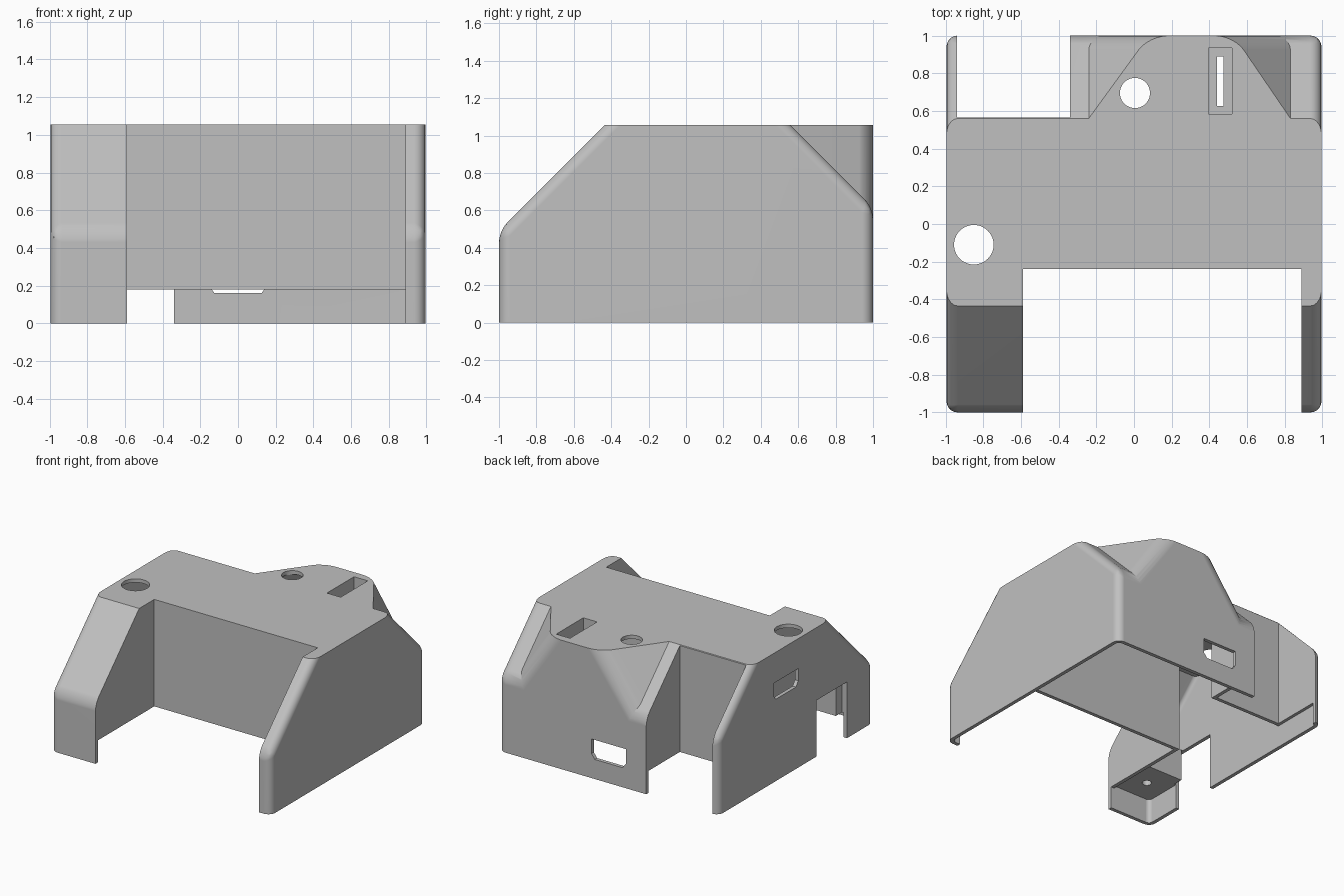
import bpy, bmesh, math
from mathutils import Vector

if "Cube" in bpy.data.objects:
    bpy.data.objects.remove(bpy.data.objects["Cube"], do_unlink=True)

W, TOP, T, LIP = 0.995, 1.055, 0.03, 0.18   # half width, height, wall, inner wall bottom


def make(name, bm):
    bmesh.ops.recalc_face_normals(bm, faces=bm.faces)
    mesh = bpy.data.meshes.new(name)
    bm.to_mesh(mesh)
    bm.free()
    obj = bpy.data.objects.new(name, mesh)
    bpy.context.collection.objects.link(obj)
    return obj


def hull(name, points):
    bm = bmesh.new()
    for p in points:
        bm.verts.new(p)
    bmesh.ops.convex_hull(bm, input=bm.verts)
    bmesh.ops.dissolve_limit(bm, angle_limit=0.01, verts=bm.verts, edges=bm.edges)
    return make(name, bm)


def box(name, x, y, z):
    return hull(name, [(a, b, c) for a in x for b in y for c in z])


def cylinder(name, x, y, r, z0, z1):
    n = 40
    ring = [(x + r * math.cos(2 * math.pi * i / n), y + r * math.sin(2 * math.pi * i / n))
            for i in range(n)]
    return hull(name, [(a, b, z) for a, b in ring for z in (z0, z1)])


def combine(obj, other, operation):
    # Apply a boolean and discard the helper
    mod = obj.modifiers.new("boolean", 'BOOLEAN')
    mod.operation, mod.solver, mod.object = operation, 'EXACT', other
    bpy.context.view_layer.update()
    deps = bpy.context.evaluated_depsgraph_get()
    mesh = bpy.data.meshes.new_from_object(obj.evaluated_get(deps))
    obj.modifiers.clear()
    obj.data = mesh
    bpy.data.objects.remove(other, do_unlink=True)


def bevel_edges(obj, test, offset, segments):
    bm = bmesh.new()
    bm.from_mesh(obj.data)
    edges = [e for e in bm.edges if test(e.verts[0].co, e.verts[1].co)]
    bmesh.ops.bevel(bm, geom=edges, offset=offset, offset_type='OFFSET',
                    segments=segments, profile=0.5, affect='EDGES')
    bmesh.ops.recalc_face_normals(bm, faces=bm.faces)
    bm.to_mesh(obj.data)
    bm.free()


def housing(name, t, bottom):
    """Sloped body with a raised rear hump, inset by t."""
    w, end, top, d = W - t, 1 - t, TOP - t, t * math.sqrt(2)
    front, back = 1.49 - d, 1.615 - d        # 45 degree slope constants
    profile = [(-end, bottom), (-end, front - end), (top - front, top),
               (back - top, top), (end, back - end), (end, bottom)]
    body = hull(name, [(x, y, z) for x in (-w, w) for y, z in profile])

    def outline(a, b):
        side = abs(a.x - b.x) < 1e-4
        flat = abs(a.z - b.z) < 1e-4
        fold = not side and min(a.z, b.z) > 0.3 and max(a.z, b.z) < 0.8
        return (side and not flat) or fold
    bevel_edges(body, outline, 0.06 - t * 0.9, 5)

    # Rear hump with slanted triangular flanks
    s = 1.2 * t
    pts = []
    for low, high in ((-0.24 + s, 0.08 + s), (0.83 - s, 0.53 - s)):
        pts += [(low, back - top, top), (low, end, back - end), (high, end, top),
                (low, 0.3, top), (low, 0.3, 0.3), (low, end, 0.3)]
    hump = hull("hump", pts)
    bevel_edges(hump, lambda a, b: min(a.y, b.y) > end - 1e-4 and abs(a.x - b.x) > 0.1
                and abs(a.z - b.z) > 0.1, 0.085, 6)
    combine(body, hump, 'UNION')
    return body


# Outer form with the front bay and rear cable gap removed
shell = housing("enclosure_shell", 0, 0)
combine(shell, box("front_bay", (-0.59, 0.89), (-1.2, -0.24), (-0.2, 1.3)), 'DIFFERENCE')
combine(shell, box("rear_gap", (-0.94, -0.34), (0.565, 1.2), (-0.2, 1.3)), 'DIFFERENCE')

# Cavity, leaving walls around both cut-outs above the lip
cavity = housing("cavity", T, -0.1)
combine(cavity, box("bay_walls", (-0.59 - T, 0.89 + T), (-1.2, -0.24 + T), (LIP, 1.3)), 'DIFFERENCE')
combine(cavity, box("gap_walls", (-1.2, -0.34 + T), (0.565 - T, 1.2), (LIP, 1.3)), 'DIFFERENCE')
combine(shell, cavity, 'DIFFERENCE')

# Screw boss in the wide leg and slot pocket under the top
combine(shell, box("screw_boss", (-0.98, -0.605), (-0.98, -0.58), (0.2, 0.46)), 'UNION')
combine(shell, box("slot_pocket", (0.37, 0.545), (0.56, 0.96), (0.91, 1.04)), 'UNION')

# Openings in the top and boss
combine(shell, cylinder("button_hole", -0.85, -0.11, 0.105, 0.9, 1.2), 'DIFFERENCE')
combine(shell, cylinder("light_hole", 0.005, 0.695, 0.08, 0.9, 1.2), 'DIFFERENCE')
combine(shell, cylinder("screw_hole", -0.78, -0.78, 0.035, 0.1, 0.4), 'DIFFERENCE')
combine(shell, box("slot_recess", (0.395, 0.52), (0.585, 0.935), (0.94, 1.2)), 'DIFFERENCE')
combine(shell, box("slot_slit", (0.44, 0.475), (0.625, 0.89), (0.8, 1.2)), 'DIFFERENCE')

# Opening at the bottom of the side wall
combine(shell, box("side_notch", (-1.2, -0.95), (-0.66, -0.265), (-0.2, 0.46)), 'DIFFERENCE')


def port(half, z0, z1):
    # Socket outline with cut lower corners
    return [(-half, z1), (half, z1), (half, z0 + 0.04), (half - 0.03, z0),
            (-half + 0.03, z0), (-half, z0 + 0.04)]


# Rear and side sockets
combine(shell, hull("rear_port", [(u, y, z) for u, z in port(0.155, 0.16, 0.32)
                                  for y in (0.9, 1.1)]), 'DIFFERENCE')
combine(shell, hull("side_port", [(x, 0.13 + u, z) for u, z in port(0.16, 0.67, 0.81)
                                  for x in (-1.1, -0.9)]), 'DIFFERENCE')

# Single grey plastic
grey = bpy.data.materials.new("grey_plastic")
grey.use_nodes = True
color = (0.53, 0.53, 0.53, 1)
grey.diffuse_color = color
grey.node_tree.nodes["Principled BSDF"].inputs["Base Color"].default_value = color
shell.data.materials.clear()
shell.data.materials.append(grey)
for poly in shell.data.polygons:
    poly.material_index = 0

# Smooth rounded corners, keep hard edges
bpy.ops.object.select_all(action='DESELECT')
shell.select_set(True)
bpy.context.view_layer.objects.active = shell
bpy.ops.object.shade_smooth_by_angle(angle=math.radians(25))
weighted = shell.modifiers.new("weighted_normals", 'WEIGHTED_NORMAL')
weighted.keep_sharp = True
